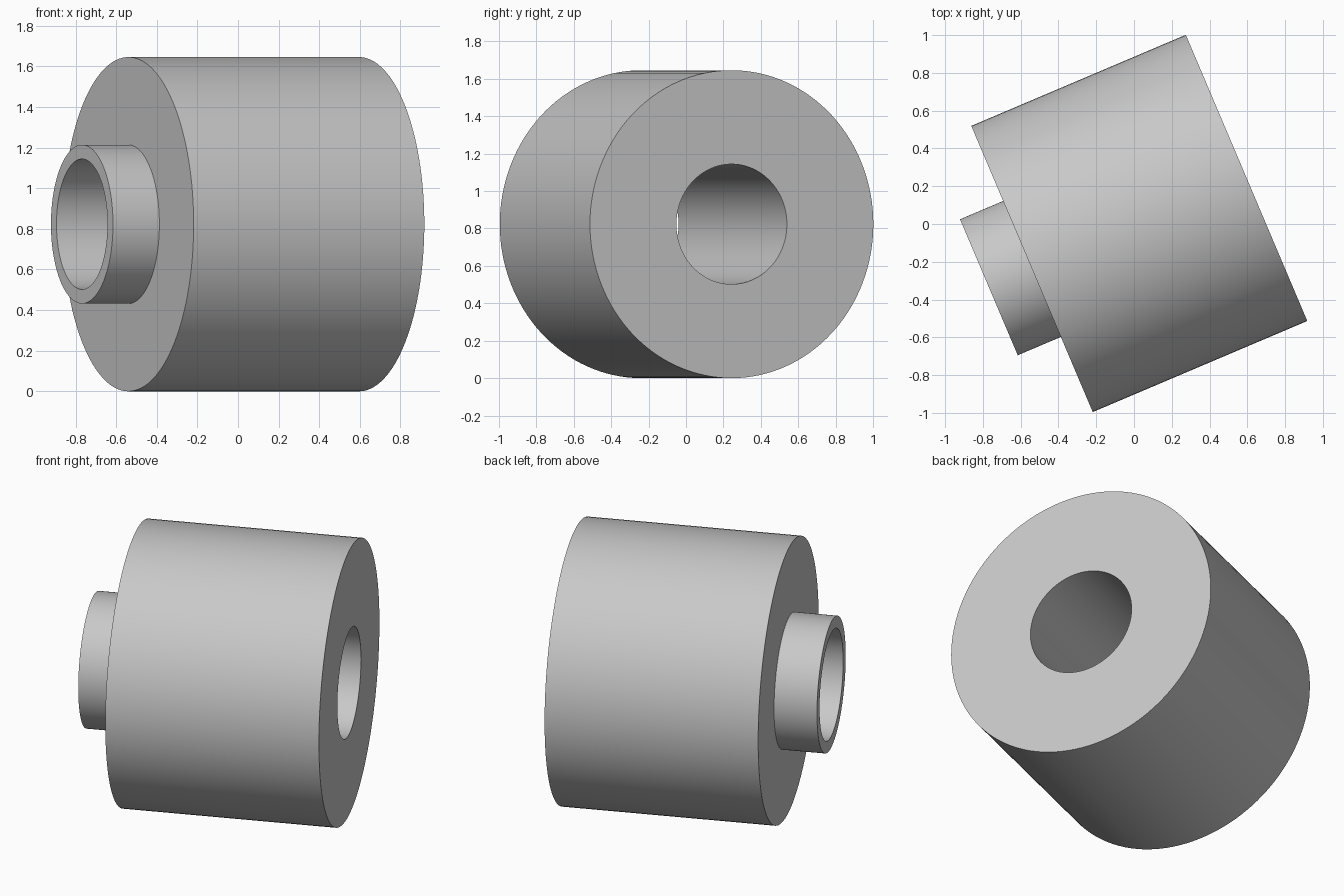
import bpy
import bmesh
from math import radians, tau
from mathutils import Matrix, Vector

cube = bpy.data.objects.get("Cube")
if cube:
    bpy.data.objects.remove(cube, do_unlink=True)

SEGMENTS = 128
BODY_R, NECK_R, BORE_R = 0.823, 0.391, 0.321
NECK_END, SHOULDER, BODY_END = -0.865, -0.617, 0.617

# Plain grey finish
grey = bpy.data.materials.new("plain grey")
grey.use_nodes = True
colour = (0.58, 0.58, 0.58, 1)
grey.diffuse_color = colour
grey.node_tree.nodes["Principled BSDF"].inputs["Base Color"].default_value = colour

# Closed half-section (position along axis, radius): neck, shoulder, body, through bore
section = [
    (NECK_END, BORE_R), (NECK_END, NECK_R), (SHOULDER, NECK_R),
    (SHOULDER, BODY_R), (BODY_END, BODY_R), (BODY_END, BORE_R),
]

# Revolve the section around the x axis
bm = bmesh.new()
verts = [bm.verts.new((x, 0, r)) for x, r in section]
edges = [bm.edges.new((v, verts[(i + 1) % len(verts)])) for i, v in enumerate(verts)]
bmesh.ops.spin(bm, geom=verts + edges, cent=(0, 0, 0), axis=(1, 0, 0),
               angle=tau, steps=SEGMENTS, use_merge=True)
bmesh.ops.remove_doubles(bm, verts=bm.verts[:], dist=0.0001)
bmesh.ops.recalc_face_normals(bm, faces=bm.faces[:])

# Turn the axis in plan and rest the body on the ground
placement = Matrix.Translation(Vector((0.028, 0.003, BODY_R))) @ Matrix.Rotation(radians(23), 4, "Z")
bm.transform(placement)

mesh = bpy.data.meshes.new("flanged_bushing")
bm.to_mesh(mesh)
bm.free()
mesh.materials.append(grey)
bushing = bpy.data.objects.new("flanged_bushing", mesh)
bpy.context.collection.objects.link(bushing)

# Smooth round walls, crisp rims
bpy.ops.object.select_all(action="DESELECT")
bushing.select_set(True)
bpy.context.view_layer.objects.active = bushing
bpy.ops.object.shade_smooth_by_angle(angle=radians(30))
